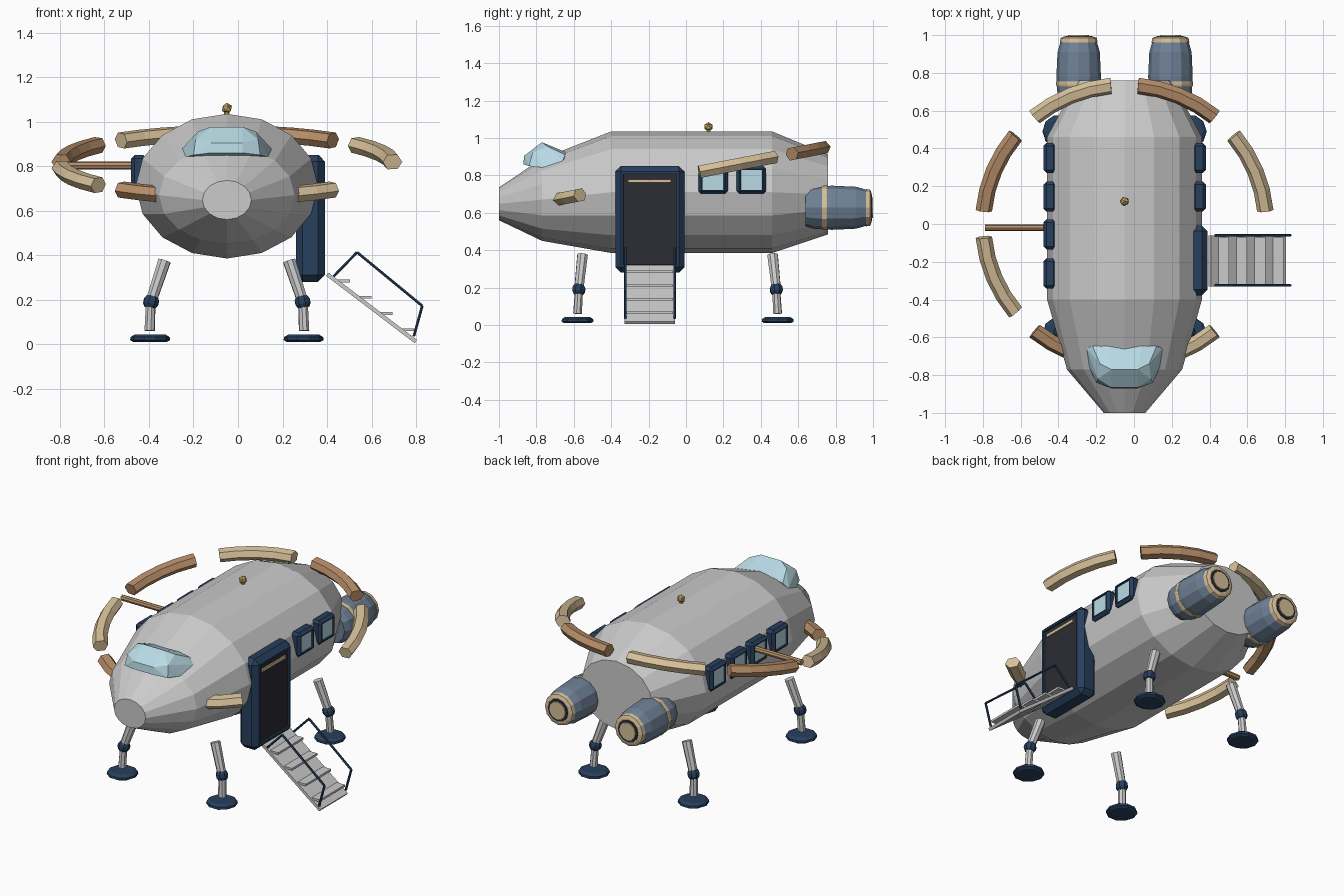
import bpy, bmesh
from math import sin, cos, pi, radians
from mathutils import Vector, Matrix

if "Cube" in bpy.data.objects:
    bpy.data.objects.remove(bpy.data.objects["Cube"])

CX = -0.05  # ship centre line


def material(name, r, g, b):
    m = bpy.data.materials.new(name)
    m.diffuse_color = (r, g, b, 1)
    m.use_nodes = True
    m.node_tree.nodes["Principled BSDF"].inputs["Base Color"].default_value = m.diffuse_color
    return m


NAVY = material("navy", 0.02, 0.05, 0.11)
TAN = material("tan", 0.68, 0.53, 0.32)
BROWN = material("brown", 0.47, 0.27, 0.14)
GLASS = material("glass", 0.48, 0.70, 0.78)
SLATE = material("slate", 0.16, 0.22, 0.31)
DARK = material("dark", 0.025, 0.025, 0.035)
BRASS = material("brass", 0.55, 0.38, 0.12)


def finish(name, bm, *mats):
    bmesh.ops.recalc_face_normals(bm, faces=bm.faces)
    me = bpy.data.meshes.new(name)
    bm.to_mesh(me)
    bm.free()
    ob = bpy.data.objects.new(name, me)
    for m in mats:
        if m:
            me.materials.append(m)
    bpy.context.collection.objects.link(ob)
    return ob


def loft(name, rings, mat=None):
    bm = bmesh.new()
    rows = [[bm.verts.new(p) for p in ring] for ring in rings]
    n = len(rows[0])
    for a, b in zip(rows, rows[1:]):
        for i in range(n):
            j = (i + 1) % n
            bm.faces.new((a[i], a[j], b[j], b[i]))
    bm.faces.new(rows[0])
    bm.faces.new(rows[-1])
    return finish(name, bm, mat)


def ellipse(x, y, z, rx, rz, n):
    return [(x + rx * sin(2 * pi * i / n), y, z + rz * cos(2 * pi * i / n)) for i in range(n)]


def tube(name, p, q, stations, mat=None, n=8):
    """Round part along p-q; stations are (fraction, radius)."""
    p, q = Vector(p), Vector(q)
    rot = (q - p).to_track_quat('Z', 'Y')
    loft(name, [[p.lerp(q, t) + rot @ Vector((r * cos(2 * pi * i / n), r * sin(2 * pi * i / n), 0))
                 for i in range(n)] for t, r in stations], mat)


def box(name, centre, size, mat=None, tilt=0):
    bm = bmesh.new()
    bmesh.ops.create_cube(bm, size=1, matrix=Matrix.Translation(centre)
                          @ Matrix.Rotation(tilt, 4, 'Y') @ Matrix.Diagonal((*size, 1)))
    return finish(name, bm, mat)


def framed_panel(name, centre, size, side, bevel, inset, panel):
    """Chamfered frame facing +x or -x with a recessed panel."""
    bm = bmesh.new()
    bmesh.ops.create_cube(bm, size=1, matrix=Matrix.Translation(centre) @ Matrix.Diagonal((*size, 1)))
    bmesh.ops.bevel(bm, geom=bm.edges[:], offset=bevel, segments=1, affect='EDGES')
    bmesh.ops.recalc_face_normals(bm, faces=bm.faces)
    face = max(bm.faces, key=lambda f: f.calc_center_median().x * side)
    bmesh.ops.inset_individual(bm, faces=[face], thickness=inset, depth=0)
    bmesh.ops.inset_individual(bm, faces=[face], thickness=0.001, depth=-0.01)
    face.material_index = 1
    return finish(name, bm, NAVY, panel)


# Hull: y, centre z, half width, half height
loft("hull", [ellipse(CX, y, z, rx, rz, 16) for y, z, rx, rz in (
    (-1.0, 0.648, 0.11, 0.088), (-0.77, 0.67, 0.305, 0.22), (-0.4, 0.71, 0.41, 0.325),
    (0.46, 0.71, 0.41, 0.325), (0.76, 0.698, 0.25, 0.213))])

# Cockpit canopy
bm = bmesh.new()
for x, y, z in ((0.07, -0.87, 0.86), (0.15, -0.84, 0.85), (0.19, -0.75, 0.84), (0.21, -0.66, 0.85),
                (0.07, -0.865, 0.905), (0.14, -0.82, 0.92), (0.2, -0.66, 0.88),
                (0.07, -0.77, 0.977), (0.13, -0.74, 0.955), (0.17, -0.645, 0.91), (0.09, -0.645, 0.925)):
    for s in (-1, 1):
        bm.verts.new((CX + s * x, y, z))
res = bmesh.ops.convex_hull(bm, input=bm.verts[:])
bmesh.ops.delete(bm, geom=[v for v in bm.verts if not v.link_faces], context='VERTS')
finish("cockpit_canopy", bm, GLASS)

# Roof beacon
tube("beacon_stem", (CX, 0.12, 1.02), (CX, 0.12, 1.06), ((0, 0.012), (1, 0.012)), BRASS, 6)
bm = bmesh.new()
bmesh.ops.create_icosphere(bm, subdivisions=1, radius=0.025, matrix=Matrix.Translation((CX, 0.12, 1.06)))
finish("beacon", bm, BRASS)

# Tilted broken ring, with one gap above the stairs
section = ((0.705, 0), (0.725, 0.033), (0.77, 0.033), (0.792, 0), (0.77, -0.033), (0.725, -0.033))
tilt = Matrix.Translation((CX, 0, 0.805)) @ Matrix.Rotation(radians(11), 4, 'X')
for k in range(7):
    rings = []
    for i in range(5):
        a = radians(45 * k + 5.5 + 34 * i / 4)
        rings.append([tilt @ Vector((r * cos(a), r * sin(a), z)) for r, z in section])
    loft(f"ring_segment_{k + 1}", rings, BROWN if k % 2 else TAN)
tube("ring_strut", (-0.44, -0.02, 0.803), (-0.79, -0.02, 0.803), ((0, 0.018), (1, 0.018)), BROWN)

# Engines
for side, s in (("left", -1), ("right", 1)):
    x, z = CX + s * 0.243, 0.627

    def turned(name, profile, mat):
        loft(f"{side}_{name}", [ellipse(x, y, z, r, r, 12) for y, r in profile], mat)

    turned("engine", ((0.64, 0.098), (0.68, 0.112), (0.78, 0.118), (0.91, 0.112), (0.965, 0.096)), SLATE)
    turned("engine_band", ((0.728, 0.117), (0.733, 0.119), (0.75, 0.12), (0.755, 0.118)), TAN)
    turned("engine_collar", ((0.962, 0.1), (0.985, 0.096), (0.992, 0.078)), TAN)
    turned("engine_gap", ((0.98, 0.072), (0.995, 0.07)), DARK)
    turned("engine_nozzle", ((0.98, 0.058), (1.0, 0.055)), TAN)

# Landing legs
for side, s in (("left", -1), ("right", 1)):
    for end, e in (("front", -1), ("back", 1)):
        def at(x, y, z):
            return (CX + s * x, -0.045 + e * y, z)

        name = f"{end}_{side}"
        tube(name + "_foot", at(0.345, 0.535, 0.01), at(0.345, 0.535, 0.043),
             ((0, 0.075), (0.25, 0.09), (0.65, 0.088), (1, 0.07)), NAVY, 10)
        tube(name + "_lower_leg", at(0.347, 0.535, 0.06), at(0.342, 0.527, 0.19), ((0, 0.024), (1, 0.022)))
        tube(name + "_knee", at(0.346, 0.531, 0.165), at(0.335, 0.525, 0.215),
             ((0, 0.027), (0.3, 0.036), (0.7, 0.036), (1, 0.027)), NAVY)
        tube(name + "_upper_leg", at(0.338, 0.527, 0.2), at(0.28, 0.508, 0.375), ((0, 0.026), (1, 0.03)))

# Windows: four on the left, two behind the door on the right
for i, y in enumerate((-0.262, -0.055, 0.145, 0.35)):
    for s in (-1, 1):
        if s < 0 or i > 1:
            framed_panel(f"{'left' if s < 0 else 'right'}_window_{i + 1}", (CX + s * 0.395, y, 0.775),
                         (0.07, 0.158, 0.15), s, 0.016, 0.008, GLASS)

# Door and its light
framed_panel("door", (0.325, -0.193, 0.565), (0.13, 0.37, 0.57), 1, 0.03, 0.017, DARK)
box("door_light", (0.383, -0.195, 0.77), (0.012, 0.23, 0.018), TAN)

# Boarding stairs
slope = 0.65
box("stair_ramp", (0.6, -0.195, 0.163), (0.5, 0.27, 0.018), None, slope)
for i in range(4):
    box(f"stair_tread_{i + 1}", (0.468 + 0.096 * i, -0.195, 0.284 - 0.073 * i), (0.07, 0.25, 0.013))
rail = [(0.43, 0.305), (0.535, 0.413), (0.828, 0.172), (0.79, 0.035)]
for name, y in (("front", -0.325), ("back", -0.06)):
    for i, (a, b) in enumerate(zip(rail, rail[1:])):
        tube(f"{name}_handrail_{i + 1}", (a[0], y, a[1]), (b[0], y, b[1]), ((0, 0.007), (1, 0.007)), NAVY, 6)
